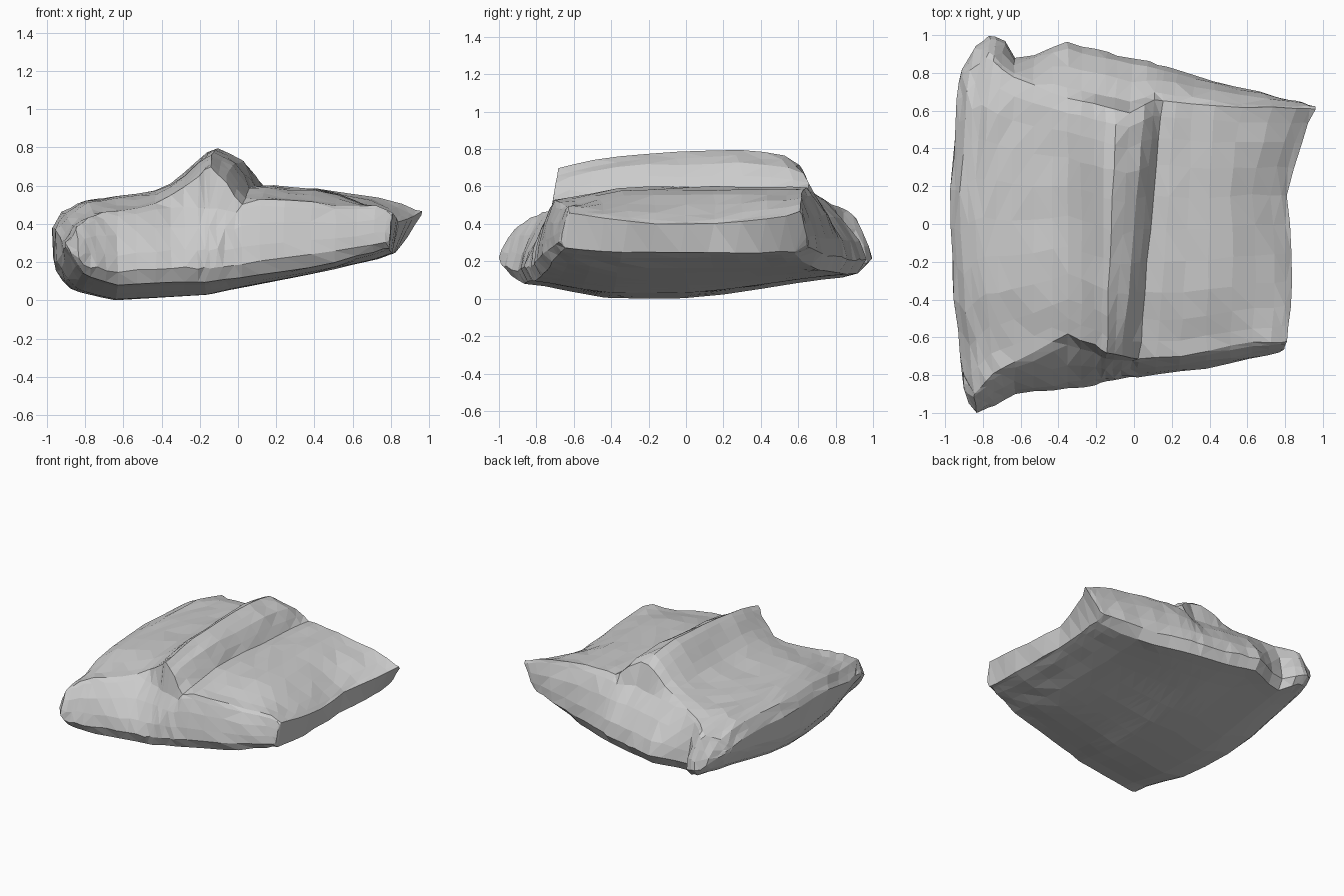
import bpy, bmesh, math, random
from mathutils import Vector

random.seed(4)
if "Cube" in bpy.data.objects:
    bpy.data.objects.remove(bpy.data.objects["Cube"])


def curve(points):
    """Piecewise-linear function through (input, value) pairs."""
    def f(t):
        if t <= points[0][0]:
            return points[0][1]
        for (a, va), (b, vb) in zip(points, points[1:]):
            if t <= b:
                return va + (vb - va) * (t - a) / (b - a)
        return points[-1][1]
    return f


def ramp(t, a, b):
    k = max(0, min(1, (t - a) / (b - a)))
    return k * k * (3 - 2 * k)


# Plan outlines of the sack, front and back
front_rim = curve([(-.95, -.9), (-.92, -.98), (-.9, -1), (-.8, -.965), (-.64, -.9),
                   (-.4, -.88), (0, -.82), (.55, -.74), (.83, -.67)])
front_top = curve([(-.95, -.78), (-.9, -.9), (-.78, -.79), (-.5, -.67), (-.35, -.58),
                   (-.12, -.68), (.05, -.71), (.3, -.7), (.6, -.63), (.83, -.62)])
back_rim = curve([(-.95, .82), (-.9, .94), (-.85, .98), (-.79, 1), (-.73, .98),
                  (-.64, .88), (-.5, .9), (-.37, .97), (0, .86), (.4, .76), (.7, .68), (.83, .65)])
back_top = curve([(-.95, .75), (-.83, .89), (-.68, .79), (-.4, .68), (-.15, .62),
                  (-.06, .59), (.06, .66), (.5, .62), (.83, .61)])

# Side edges, as seen in plan
left_edge = curve([(-1, -.885), (-.85, -.9), (-.4, -.95), (0, -.97), (.2, -.97),
                   (.6, -.94), (.8, -.92), (.95, -.88)])
right_edge = curve([(-.7, .8), (-.3, .84), (0, .83), (.15, .81), (.35, .86),
                    (.53, .92), (.62, .97)])

# Heights
panel = curve([(-.95, .38), (-.9, .46), (-.78, .52), (-.4, .57), (0, .58),
               (.13, .6), (.4, .58), (.7, .53), (.83, .47)])
fold = curve([(-.44, 0), (-.32, .05), (-.23, .14), (-.13, .225), (0, .15),
              (.05, .07), (.09, 0)])
fold_span = curve([(-.72, .75), (-.66, .87), (-.45, .89), (-.1, .92), (.25, 1),
                   (.5, .9), (.57, .75), (.63, .55), (.7, .3)])
base = curve([(-.95, .2), (-.9, .1), (-.85, .05), (-.65, 0), (-.15, .03), (.4, .14),
              (.75, .22), (.83, .25)])
slant = curve([(-.2, 0), (0, 1), (.1, 1), (.5, 0)])


def panel_z(s, y):
    z = panel(s) - .05 * ramp(y, .6, .9)
    z -= .07 * ramp(-y, .25, .75) * (1 - ramp(s, .55, .8))
    z -= .07 * ramp(s, .45, .83) * (1 - (y / .65) ** 2)
    return z - .03 * math.exp(-((s - .05) / .06) ** 2) * ramp(-y, .6, .7)


def top_z(s, y):
    return panel_z(s, y) + fold(s) * fold_span(y)


def base_z(s, y):
    left = 1 - ramp(s, -.4, .7)
    z = base(s) + left * .12 * ramp(y, -.1, 1.0)
    return z + max(left, .6) * .08 * ramp(-y, .35, .9)


def place(s, y, z, tuck):
    """Tuck is 1 on the belly, where the sharp back corner does not reach."""
    x = s + .09 * y * slant(s)
    reach = (right_edge(y) - .83) * (1 - .75 * tuck) - .03 * tuck
    x += reach * ramp(s, .3, .83)
    x += (left_edge(y) + .95) * ramp(-s, .5, .95)
    return Vector((x, y, z))


def ease(k):
    return k * .5 + .25 * (1 - math.cos(math.pi * k))


stations = [-.95, -.93, -.9, -.86, -.82, -.78, -.72, -.64, -.53, -.43, -.35, -.28, -.21,
            -.16, -.12, -.06, 0, .05, .09, .17, .28, .4, .52, .64, .74, .8, .83]
SPAN = 10                  # divisions from front to back
RIM = (.17, .4, .68, .92)  # height fractions up each end


def end_wall(s, rim, top):
    """Rounded end from the belly to panel height; the fold rises above it."""
    low, high = base_z(s, rim), panel_z(s, top)
    return [(rim + (top - rim) * max(0, k - .15) ** 1.7 * 1.25, low + (high - low) * k, 1 - k)
            for k in RIM]


def ring(s):
    fr, ft, br, bt = front_rim(s), front_top(s), back_rim(s), back_top(s)
    start = fr * .96
    finish = br * (.95 - .06 * ramp(s, .1, .83))
    lower = [start + (finish - start) * ease(i / SPAN) for i in range(SPAN + 1)]
    upper = [ft + (bt - ft) * ease(i / SPAN) for i in range(SPAN + 1)]
    pts = [(y, base_z(s, y), 1) for y in lower]
    pts += end_wall(s, br, bt)
    pts += [(y, top_z(s, y), 0) for y in reversed(upper)]
    pts += reversed(end_wall(s, fr, ft))
    return [place(s, *p) for p in pts]


# Sack body lofted across its width
bm = bmesh.new()
rings = [[bm.verts.new(p) for p in ring(s)] for s in stations]
n = len(rings[0])
for a, b in zip(rings, rings[1:]):
    for i in range(n):
        j = (i + 1) % n
        bm.faces.new((a[i], b[i], b[j], a[j]))

# Close both side edges with strips from belly to top panel
m = len(RIM)
for r in (rings[0], rings[-1]):
    low, high = r[:SPAN + 1], r[SPAN + 1 + m:2 * SPAN + 2 + m][::-1]
    for i in range(SPAN):
        bm.faces.new((low[i], low[i + 1], high[i + 1], high[i]))
    bm.faces.new([low[-1]] + r[SPAN + 1:SPAN + 1 + m] + [high[-1]])
    bm.faces.new([high[0]] + r[-m:] + [low[0]])

# Small creases, then irregular facets
for v in bm.verts:
    if v.co.z > .15:
        v.co += Vector([random.uniform(-.006, .006) for _ in range(3)])
bmesh.ops.triangulate(bm, faces=bm.faces[:], quad_method='SHORT_EDGE')
bmesh.ops.recalc_face_normals(bm, faces=bm.faces[:])

mesh = bpy.data.meshes.new("folded_sack")
bm.to_mesh(mesh)
bm.free()
sack = bpy.data.objects.new("folded_sack", mesh)
bpy.context.collection.objects.link(sack)

# Single plain grey
grey = bpy.data.materials.new("plain grey")
grey.use_nodes = True
colour = (.6, .6, .6, 1)
grey.diffuse_color = colour
grey.node_tree.nodes["Principled BSDF"].inputs["Base Color"].default_value = colour
mesh.materials.append(grey)
